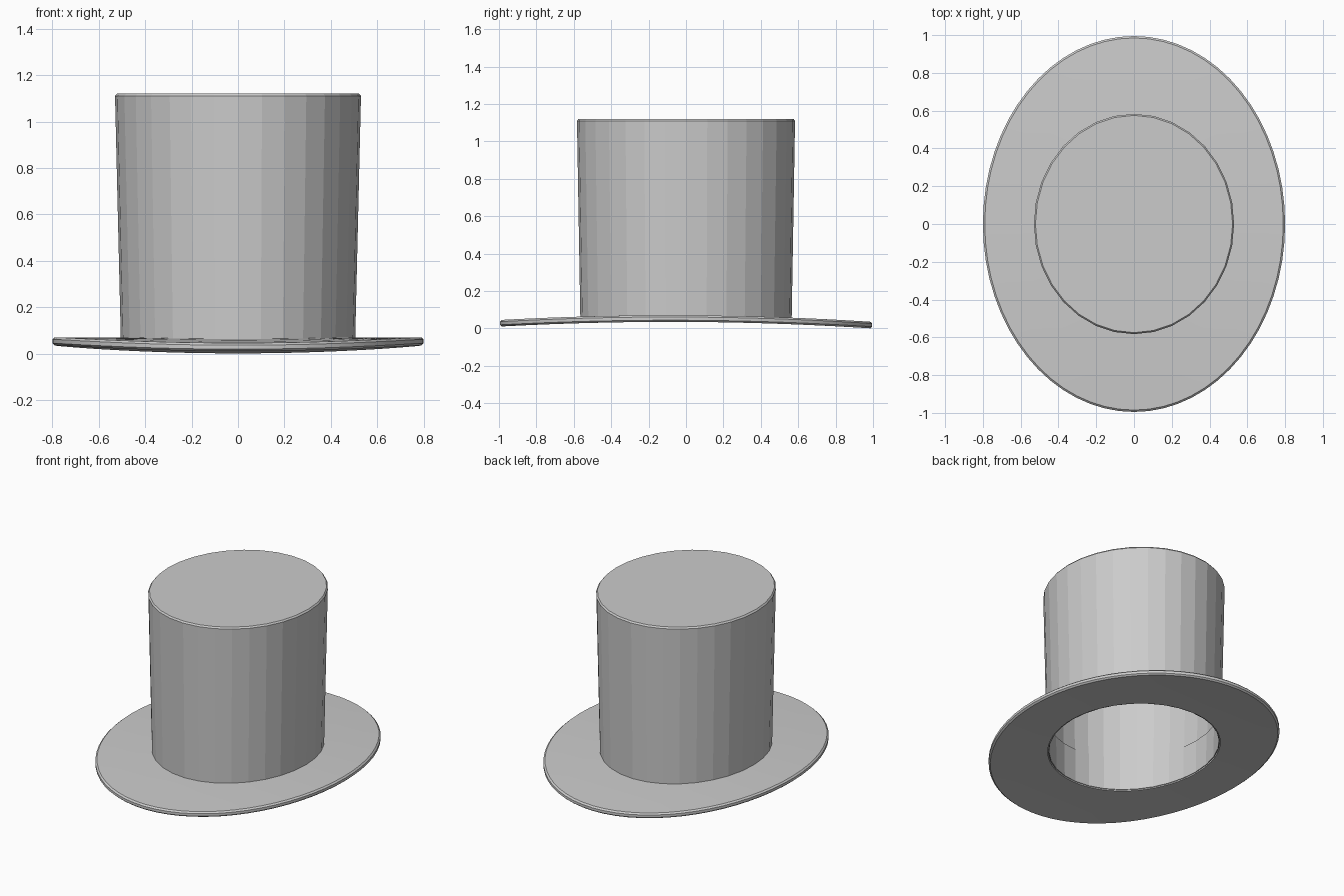
import bpy
import bmesh
import math

if "Cube" in bpy.data.objects:
    bpy.data.objects.remove(bpy.data.objects["Cube"], do_unlink=True)

grey = bpy.data.materials.new("felt_grey")
grey.use_nodes = True
COLOUR = (0.6, 0.6, 0.6, 1)
grey.diffuse_color = COLOUR
grey.node_tree.nodes["Principled BSDF"].inputs["Base Color"].default_value = COLOUR


def brim_top(y):
    """Height of the brim's upper face: it droops to front and back."""
    return 0.07 - 0.03 * y * y - 0.005 * y


def loft(name, rings, sides, closed=False, cap_ends=False, angle=30):
    """Skin elliptical rings (rx, ry, z); z may be a function of y."""
    bm = bmesh.new()
    loops = []
    for rx, ry, z in rings:
        loop = []
        for i in range(sides):
            a = math.tau * i / sides
            y = ry * math.sin(a)
            loop.append(bm.verts.new((rx * math.cos(a), y, z(y) if callable(z) else z)))
        loops.append(loop)
    pairs = list(zip(loops, loops[1:]))
    if closed:
        pairs.append((loops[-1], loops[0]))
    for lo, hi in pairs:
        for i in range(sides):
            j = (i + 1) % sides
            bm.faces.new((lo[i], lo[j], hi[j], hi[i]))
    if cap_ends:
        bm.faces.new(loops[0])
        bm.faces.new(loops[-1])
    bmesh.ops.recalc_face_normals(bm, faces=bm.faces)
    mesh = bpy.data.meshes.new(name)
    bm.to_mesh(mesh)
    bm.free()
    mesh.materials.append(grey)
    obj = bpy.data.objects.new(name, mesh)
    bpy.context.collection.objects.link(obj)
    if angle:
        bpy.ops.object.select_all(action="DESELECT")
        obj.select_set(True)
        bpy.context.view_layer.objects.active = obj
        bpy.ops.object.shade_smooth_by_angle(angle=math.radians(angle))
    return obj


def below(drop):
    return lambda y: brim_top(y) - drop


# Brim: saddle-curved oval plate with a rounded rim and an opening
brim_rings = [(0.50, 0.56, below(0.035))]
brim_rings += [(0.50 + 0.29 * t, 0.56 + 0.425 * t, below(0.035)) for t in (0.35, 0.7, 1)]
brim_rings += [(0.80, 0.995, below(0.026)), (0.80, 0.995, below(0.009))]
brim_rings += [(0.50 + 0.29 * t, 0.56 + 0.425 * t, below(0)) for t in (1, 0.7, 0.35, 0)]
loft("brim", brim_rings, 64, closed=True)

# Crown: faceted flaring wall, softened top edge, hollow inside
loft("crown", [
    (0.505, 0.565, below(0.012)),
    (0.53, 0.583, 1.11),
    (0.522, 0.575, 1.12),
    (0.0005, 0.0005, 1.12),
    (0.0005, 0.0005, 1.105),
    (0.519, 0.573, 1.105),
    (0.497, 0.557, below(0.012)),
], 32, closed=True, angle=0)

# Sweatband: thin strip lining the bottom of the crown
loft("sweatband", [
    (0.497, 0.557, below(0.03)),
    (0.500, 0.559, 0.26),
    (0.495, 0.554, 0.26),
    (0.492, 0.552, below(0.03)),
], 32, closed=True, angle=0)
